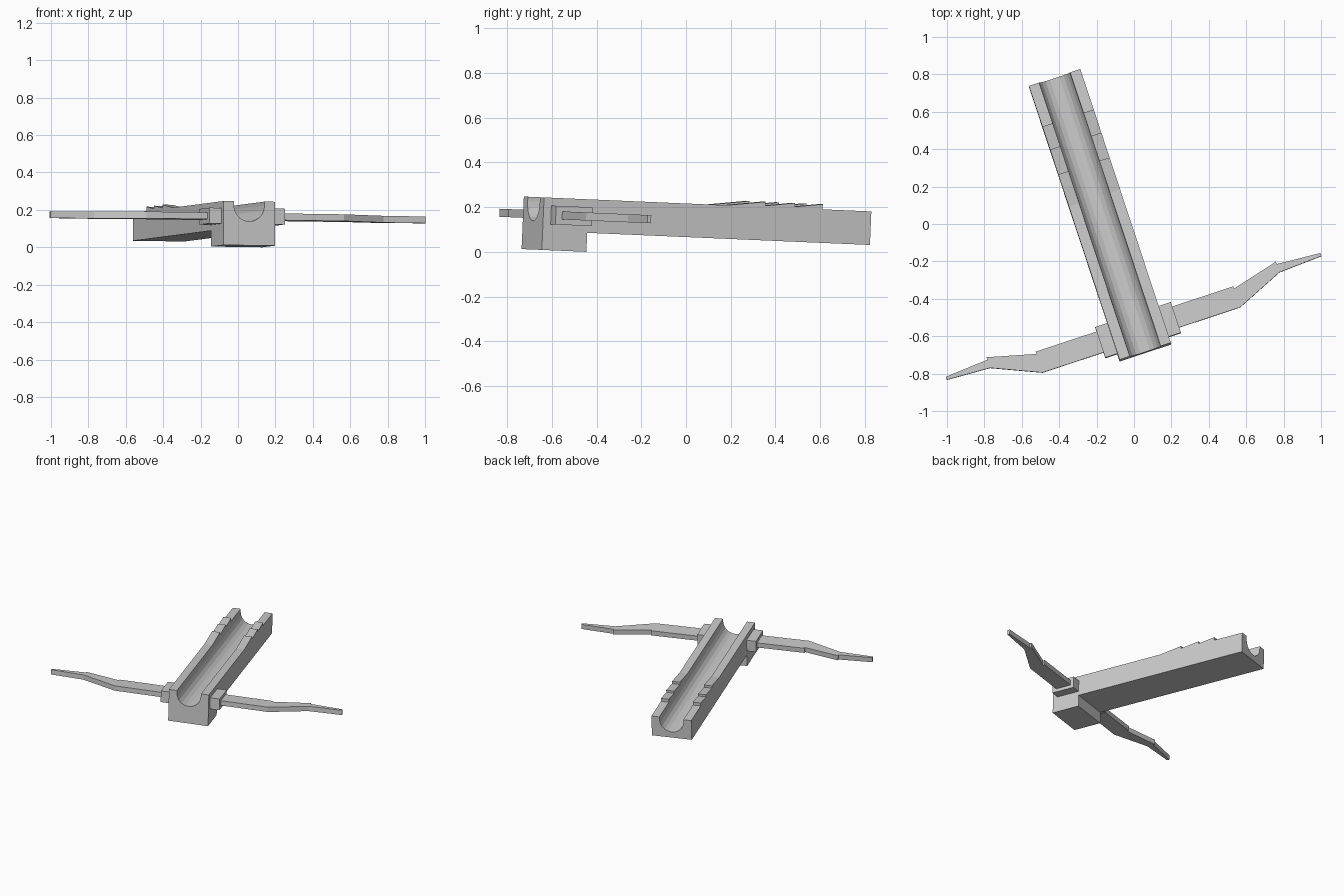
import bpy, bmesh, math
from mathutils import Matrix

if "Cube" in bpy.data.objects:
    bpy.data.objects.remove(bpy.data.objects["Cube"])

# Whole model is yawed, then tipped slightly nose-up
PLACE = (Matrix.Translation((0.06, -0.69, 0.0105))
         @ Matrix.Rotation(math.radians(-2.45), 4, 'X')
         @ Matrix.Rotation(math.radians(18.3), 4, 'Z'))
W, TOP, LENGTH = 0.1445, 0.235, 1.543   # stock half width, top height, length
R = 0.087                               # groove radius


def prism(name, outline, to3d, lo, hi, mirror=False):
    """Extrude a 2D outline between lo and hi along the remaining axis."""
    bm = bmesh.new()
    a = [bm.verts.new(to3d(p, q, lo)) for p, q in outline]
    b = [bm.verts.new(to3d(p, q, hi)) for p, q in outline]
    bm.faces.new(a)
    bm.faces.new(b[::-1])
    n = len(a)
    for i in range(n):
        j = (i + 1) % n
        bm.faces.new((a[j], a[i], b[i], b[j]))
    bmesh.ops.recalc_face_normals(bm, faces=bm.faces)
    mesh = bpy.data.meshes.new(name)
    bm.to_mesh(mesh)
    bm.free()
    ob = bpy.data.objects.new(name, mesh)
    bpy.context.collection.objects.link(ob)
    ob.matrix_world = PLACE
    if mirror:
        ob.modifiers.new("mirror", 'MIRROR')
    return ob


def along_y(p, q, t): return (p, t, q)
def along_z(p, q, t): return (p, q, t)
def along_x(p, q, t): return (t, p, q)


def rect(x0, x1, y0, y1):
    return [(x0, y0), (x1, y0), (x1, y1), (x0, y1)]


# Grooved stock
SEG = 10
groove = [(R * math.cos(math.pi * i / SEG),
           TOP - 0.02 - R * math.sin(math.pi * i / SEG)) for i in range(SEG + 1)]
profile = [(-W, 0.085), (W, 0.085), (W, TOP), (R, TOP)] + groove + [(-R, TOP), (-W, TOP)]
prism("stock", profile, along_y, 0, LENGTH)

# Deeper block under the nose
prism("nose_block", rect(-W, W, 0, 0.085), along_y, 0, 0.21)

# Ratchet teeth on both rails: three overlapping wedges
for k, end in enumerate((1.043, 1.183, 1.313)):
    wedge = [(end - 0.18, TOP), (end, TOP), (end, TOP + 0.023)]
    prism(f"rail_tooth_{k + 1}", wedge, along_x, R, W, mirror=True)

# Side brackets holding the bow arms
prism("arm_bracket", rect(W, 0.213, 0.036, 0.208), along_z, 0.116, 0.2, mirror=True)

# Bow arms: three tapering sections, each with a small step at the joint
# (inner x, front y, back y, outer x, front y, back y)
sections = [(W, 0.066, 0.184, 0.556, 0.066, 0.184),
            (0.556, 0.066, 0.171, 0.815, 0.178, 0.238),
            (0.815, 0.178, 0.224, 1.055, 0.19, 0.207)]
for k, (x0, f0, b0, x1, f1, b1) in enumerate(sections):
    prism(f"bow_arm_section_{k + 1}", [(x0, f0), (x1, f1), (x1, b1), (x0, b0)],
          along_z, 0.14, 0.176, mirror=True)
